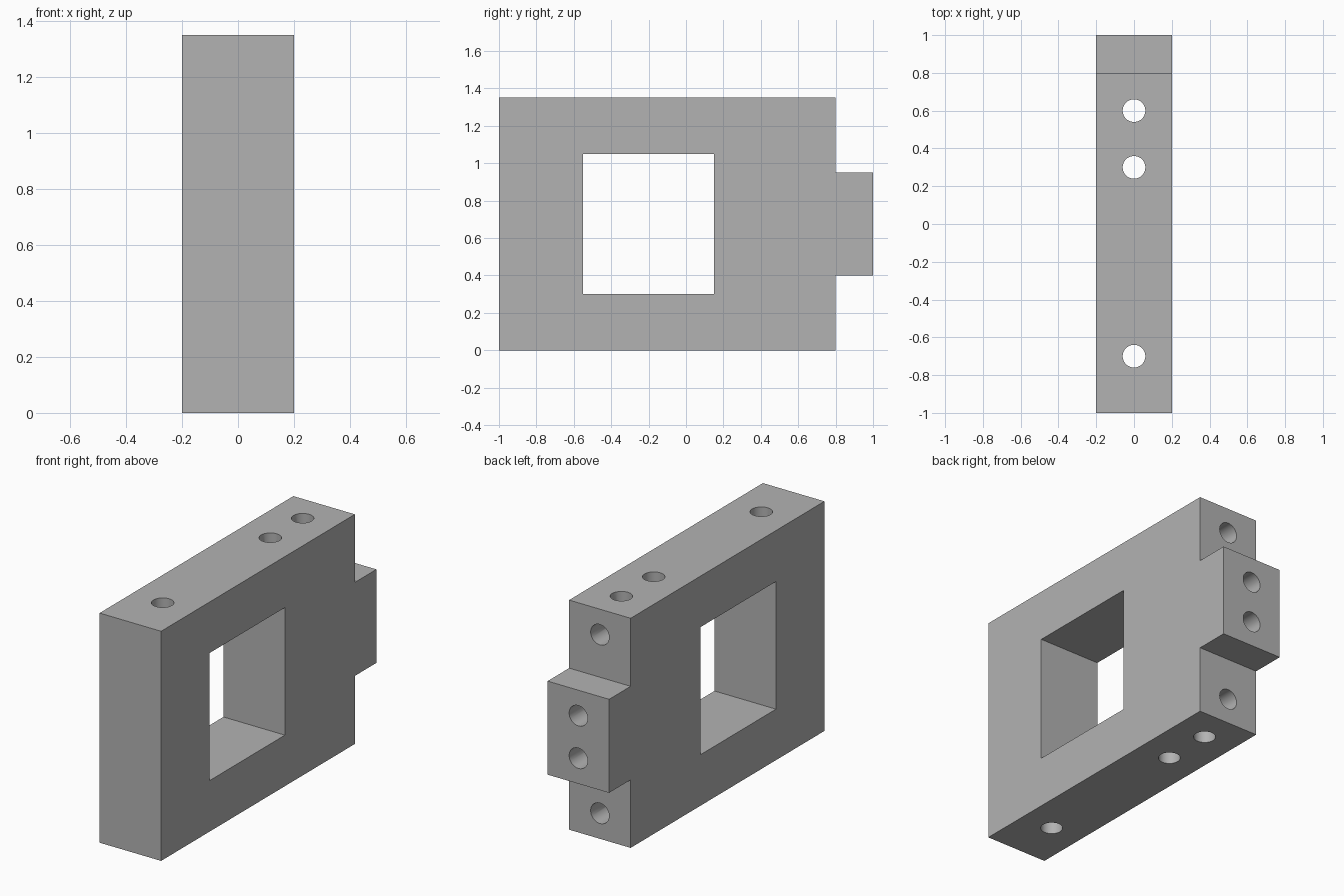
import bpy
import bmesh
from math import pi, radians
from mathutils import Vector

if "Cube" in bpy.data.objects:
    bpy.data.objects.remove(bpy.data.objects["Cube"], do_unlink=True)

HALF_WIDTH = 0.2
HOLE_RADIUS = 0.06

grey = bpy.data.materials.new("plain_grey")
grey.use_nodes = True
colour = (0.45, 0.45, 0.45, 1)
grey.diffuse_color = colour
grey.node_tree.nodes["Principled BSDF"].inputs["Base Color"].default_value = colour


def slab(name, outline, half_width):
    """Extrude a (y, z) outline across x."""
    bm = bmesh.new()
    face = bm.faces.new([bm.verts.new((-half_width, y, z)) for y, z in outline])
    moved = bmesh.ops.extrude_face_region(bm, geom=[face])["geom"]
    verts = [v for v in moved if isinstance(v, bmesh.types.BMVert)]
    bmesh.ops.translate(bm, verts=verts, vec=(2 * half_width, 0, 0))
    bmesh.ops.recalc_face_normals(bm, faces=bm.faces)
    mesh = bpy.data.meshes.new(name)
    bm.to_mesh(mesh)
    bm.free()
    mesh.materials.append(grey)
    obj = bpy.data.objects.new(name, mesh)
    bpy.context.collection.objects.link(obj)
    return obj


def drill(name, start, end):
    """Round cutter running between two points."""
    start, end = Vector(start), Vector(end)
    axis = end - start
    bpy.ops.mesh.primitive_cylinder_add(
        vertices=48, radius=HOLE_RADIUS, depth=axis.length,
        location=(start + end) / 2,
        rotation=axis.to_track_quat("Z", "Y").to_euler())
    obj = bpy.context.object
    obj.name = name
    obj.data.materials.append(grey)
    return obj


def cut(target, cutter):
    """Subtract the cutter, then discard it."""
    cutter.hide_render = True
    mod = target.modifiers.new("cut", "BOOLEAN")
    mod.operation = "DIFFERENCE"
    mod.solver = "EXACT"
    mod.object = cutter
    bpy.context.view_layer.objects.active = target
    bpy.ops.object.modifier_apply(modifier=mod.name)
    bpy.data.objects.remove(cutter, do_unlink=True)


# Block with a stepped tab on the back
block = slab("frame_block", [
    (-1, 0), (0.8, 0), (0.8, 0.4), (1, 0.4),
    (1, 0.95), (0.8, 0.95), (0.8, 1.35), (-1, 1.35)], HALF_WIDTH)

# Rectangular window through the sides
cut(block, slab("window_cutter", [
    (-0.55, 0.3), (0.15, 0.3), (0.15, 1.05), (-0.55, 1.05)], HALF_WIDTH * 2))

# Vertical through holes
for y in (-0.7, 0.3, 0.6):
    cut(block, drill("vertical_drill", (0, y, -0.2), (0, y, 1.55)))

# Blind holes from the back, meeting the vertical hole
for z in (0.15, 0.55, 0.8, 1.2):
    cut(block, drill("back_drill", (0, 1.2, z), (0, 0.3, z)))

# Smooth bores, crisp edges
bpy.ops.object.select_all(action="DESELECT")
block.select_set(True)
bpy.context.view_layer.objects.active = block
bpy.ops.object.shade_smooth_by_angle(angle=radians(30))
